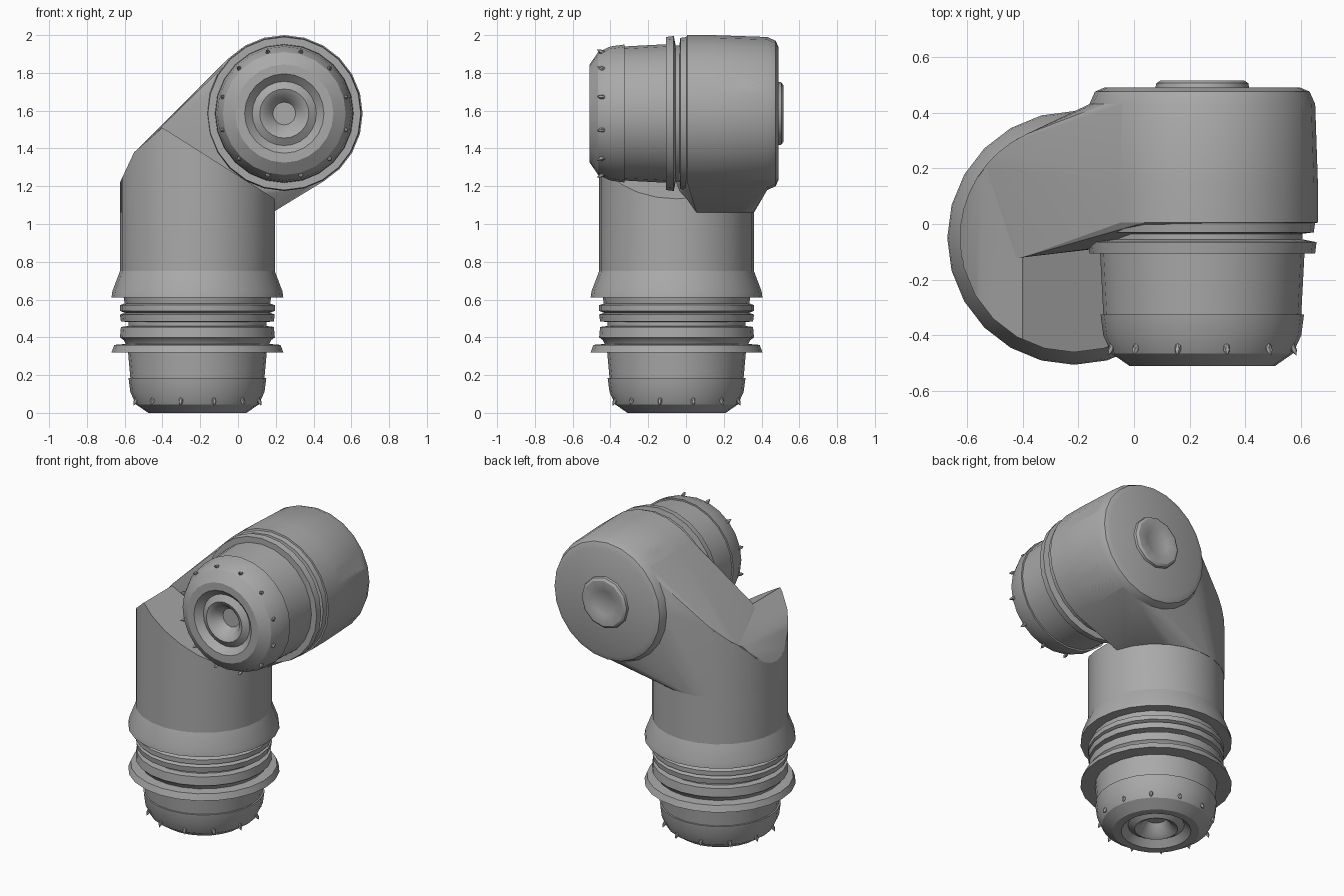
import bpy
import bmesh
import math
from mathutils import Matrix, Vector

old = bpy.data.objects.get("Cube")
if old:
    bpy.data.objects.remove(old, do_unlink=True)

GREY = (0.4, 0.4, 0.4, 1)
grey = bpy.data.materials.new("plain grey")
grey.use_nodes = True
grey.diffuse_color = GREY
grey.node_tree.nodes["Principled BSDF"].inputs["Base Color"].default_value = GREY

SEGS = 24
LOWER = Matrix.Translation((-0.215, -0.05, 0))
UPPER = Matrix.Translation((0.245, 0, 1.585)) @ Matrix.Rotation(-math.pi / 2, 4, 'X')


def finish(name, bm, angle=30):
    bmesh.ops.recalc_face_normals(bm, faces=bm.faces)
    mesh = bpy.data.meshes.new(name)
    bm.to_mesh(mesh)
    bm.free()
    mesh.materials.append(grey)
    ob = bpy.data.objects.new(name, mesh)
    bpy.context.collection.objects.link(ob)
    bpy.ops.object.select_all(action='DESELECT')
    bpy.context.view_layer.objects.active = ob
    ob.select_set(True)
    bpy.ops.object.shade_smooth_by_angle(angle=math.radians(angle))
    return ob


def lathe(bm, profile, frame, segs=SEGS):
    """Closed turned solid from (height, radius) pairs along the frame's z."""
    rings = []
    for h, r in profile:
        rings.append([bm.verts.new(frame @ Vector((
            r * math.cos(2 * math.pi * i / segs),
            r * math.sin(2 * math.pi * i / segs), h))) for i in range(segs)])
    for a, b in zip(rings, rings[1:]):
        for i in range(segs):
            j = (i + 1) % segs
            bm.faces.new((a[i], a[j], b[j], b[i]))
    bm.faces.new(rings[0])
    bm.faces.new(rings[-1])


def turned(name, profile, frame, segs=SEGS):
    bm = bmesh.new()
    lathe(bm, profile, frame, segs)
    return finish(name, bm)


def gland_cap(name, frame, end, top):
    """Domed clamping nut with a recessed end and small grip nubs."""
    profile = [(0.09, 0.06), (0.03, 0.1), (0.015, 0.13), (0.04, 0.17), (0, 0.21),
               (0, 0.26), (0.045, 0.325), (0.11, 0.355), (0.185, 0.365),
               (0.185, 0.355), (top, 0.368)]
    bm = bmesh.new()
    lathe(bm, [(end + h, r) for h, r in profile], frame)
    for i in range(12):
        place = (frame @ Matrix.Rotation(math.radians(15 + 30 * i), 4, 'Z')
                 @ Matrix.Translation((0.335, 0, end + 0.07))
                 @ Matrix.Rotation(math.radians(-25), 4, 'Y')
                 @ Matrix.Diagonal((0.012, 0.013, 0.035, 1)))
        bmesh.ops.create_icosphere(bm, subdivisions=1, radius=1, matrix=place)
    finish(name, bm)


# Clamping nuts at both open ends
gland_cap("lower_cap", LOWER, 0, 0.33)
gland_cap("upper_cap", UPPER, -0.51, 0.43)

# Threaded collar with ribs and a flared shoulder
turned("lower_collar", [
    (0.32, 0.36), (0.32, 0.455), (0.36, 0.44), (0.365, 0.38), (0.385, 0.39),
    (0.40, 0.41), (0.455, 0.405), (0.46, 0.365), (0.48, 0.365), (0.485, 0.405),
    (0.52, 0.41), (0.53, 0.385), (0.54, 0.41), (0.57, 0.41), (0.58, 0.385),
    (0.61, 0.39), (0.61, 0.455), (0.645, 0.45), (0.75, 0.41)], LOWER)
turned("upper_collar", [
    (-0.105, 0.35), (-0.105, 0.405), (-0.065, 0.41), (-0.055, 0.36),
    (-0.035, 0.36), (-0.03, 0.40), (0.005, 0.405), (0.01, 0.38)], UPPER)

# Upright pipe, mitred at the top so the upper nut has clearance
bm = bmesh.new()
lathe(bm, [(0.74, 0.41), (1.7, 0.41)], LOWER)
MITRES = [((-0.625, 1.22), (-0.55, 1.38)), ((-0.55, 1.38), (-0.40, 1.51)),
          ((-0.40, 1.51), (0.2, 1.13))]
for (x0, z0), (x1, z1) in MITRES:
    cut = bmesh.ops.bisect_plane(
        bm, geom=bm.verts[:] + bm.edges[:] + bm.faces[:], dist=1e-5,
        plane_co=(x0, 0, z0), plane_no=(z0 - z1, 0, x1 - x0), clear_outer=True)
    edges = [e for e in cut["geom_cut"] if isinstance(e, bmesh.types.BMEdge)]
    bmesh.ops.contextual_create(bm, geom=edges)
finish("upright_pipe", bm, 25)

# Round housing behind the upper collar
HOUSING = [(0.005, 0.415), (0.14, 0.415), (0.43, 0.405), (0.475, 0.385), (0.49, 0.35)]
turned("upper_housing", HOUSING, UPPER)

# Arm: skin stretched from the back of the pipe to the housing
bm = bmesh.new()
lathe(bm, [p for p in HOUSING if p[0] < 0.45], UPPER)
for i in range(SEGS + 1):
    a = math.radians(-10) + i * math.radians(200) / SEGS
    x, y = -0.215 + 0.41 * math.cos(a), -0.05 + 0.41 * math.sin(a)
    if x > 0 and y < 0.05:
        continue
    top = min(1.22 + (x + 0.625) * 2.1, 1.38 + (x + 0.55) * 0.95, 1.53)
    for z in (1.06, max(top, 1.1)):
        bm.verts.new((x, y, z))
bm.verts.new((-0.40, -0.12, 1.52))
hull = bmesh.ops.convex_hull(bm, input=bm.verts[:])
junk = {g for g in hull["geom_interior"] + hull["geom_unused"]
        if isinstance(g, bmesh.types.BMVert)}
bmesh.ops.delete(bm, geom=list(junk), context='VERTS')
finish("arm", bm, 25)

# Raised button on the back of the housing
turned("back_button", [(0.48, 0.17), (0.505, 0.165), (0.515, 0.15), (0.515, 0.1),
                       (0.505, 0.08)], UPPER, 12)
